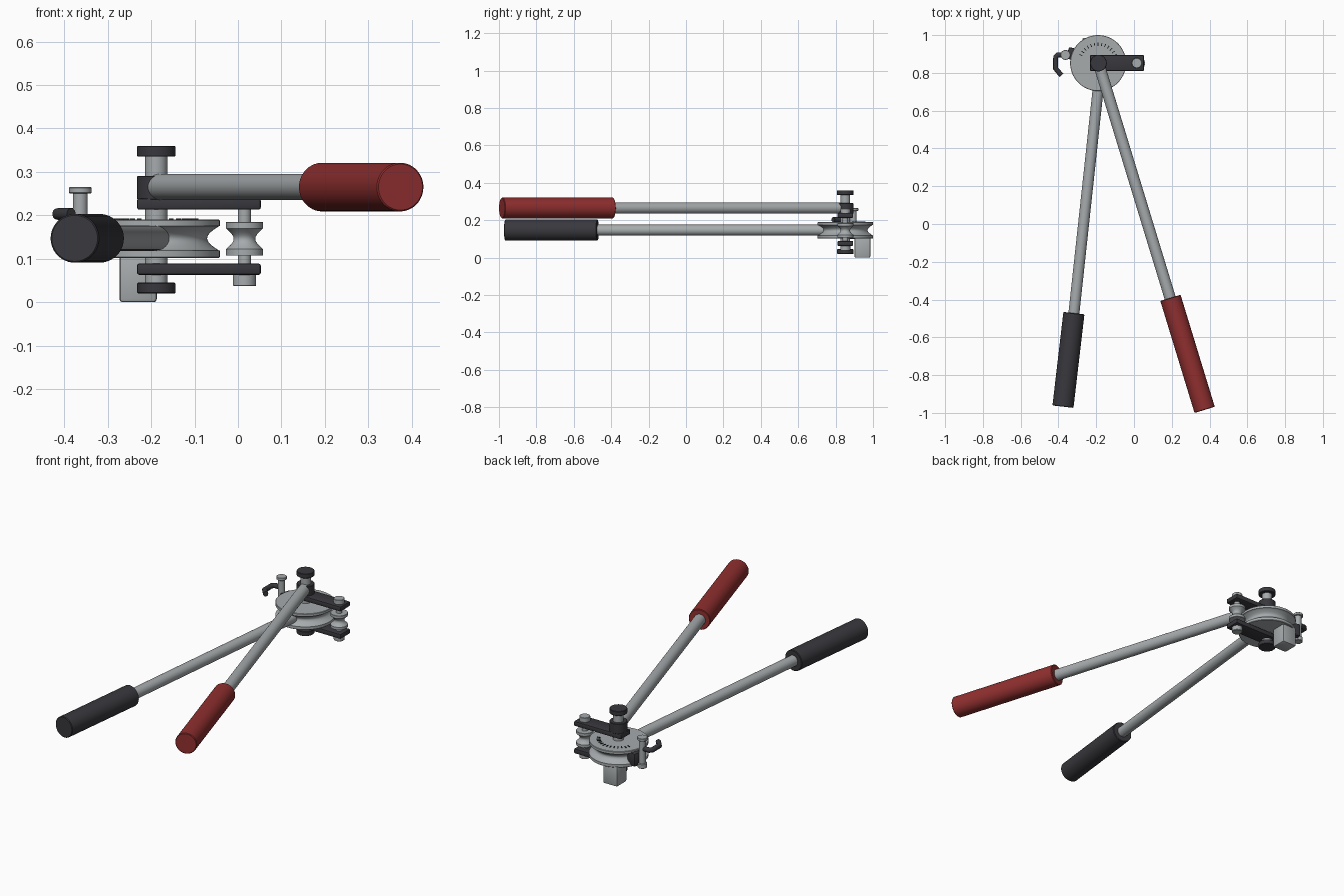
import bpy, bmesh, math
from mathutils import Vector

cube = bpy.data.objects.get("Cube")
if cube:
    bpy.data.objects.remove(cube, do_unlink=True)


def material(name, rgb):
    m = bpy.data.materials.new(name)
    m.use_nodes = True
    m.diffuse_color = (*rgb, 1)
    m.node_tree.nodes["Principled BSDF"].inputs["Base Color"].default_value = (*rgb, 1)
    return m


STEEL = material("steel", (0.38, 0.405, 0.415))
DARK = material("dark_rubber", (0.04, 0.04, 0.047))
RED = material("red_grip", (0.28, 0.028, 0.028))
BLACK = material("black_mark", (0.01, 0.01, 0.012))


def finish(name, bm, mat, smooth=True):
    bmesh.ops.recalc_face_normals(bm, faces=bm.faces[:])
    mesh = bpy.data.meshes.new(name)
    bm.to_mesh(mesh)
    bm.free()
    mesh.materials.append(mat)
    ob = bpy.data.objects.new(name, mesh)
    bpy.context.collection.objects.link(ob)
    if smooth:
        bpy.ops.object.select_all(action="DESELECT")
        ob.select_set(True)
        bpy.context.view_layer.objects.active = ob
        bpy.ops.object.shade_smooth_by_angle(angle=math.radians(35))
    return ob


def lathe(name, profile, mat, origin=(0, 0, 0), axis=(0, 0, 1), segments=48):
    """Solid of revolution from (radius, height) pairs along an axis."""
    bm = bmesh.new()
    turn = Vector((0, 0, 1)).rotation_difference(Vector(axis))
    rings = []
    for r, h in profile:
        angles = [2 * math.pi * i / segments for i in range(segments)]
        rings.append([bm.verts.new(turn @ Vector((r * math.cos(a), r * math.sin(a), h)) + Vector(origin))
                      for a in angles])
    for low, high in zip(rings, rings[1:]):
        for i in range(segments):
            j = (i + 1) % segments
            bm.faces.new((low[i], low[j], high[j], high[i]))
    bm.faces.new(rings[0])
    bm.faces.new(rings[-1])
    return finish(name, bm, mat)


def cylinder(name, mat, x, y, r, z0, z1, c=0.002):
    return lathe(name, [(r - c, z0), (r, z0 + c), (r, z1 - c), (r - c, z1)], mat, (x, y, 0))


def rod(name, mat, start, end, r, c=0.003):
    d = Vector(end) - Vector(start)
    n = d.length
    return lathe(name, [(r - c, 0), (r, c), (r, n - c), (r - c, n)], mat, start, d.normalized())


def box(name, mat, center, size, bevel=0.005, angle=0):
    bm = bmesh.new()
    bmesh.ops.create_cube(bm, size=1)
    bmesh.ops.scale(bm, vec=size, verts=bm.verts[:])
    if bevel:
        bmesh.ops.bevel(bm, geom=bm.edges[:], offset=bevel, segments=2, profile=0.5, affect="EDGES")
    ob = finish(name, bm, mat, bevel > 0)
    ob.location = center
    ob.rotation_euler.z = angle
    return ob


PX, PY = -0.188, 0.852   # main pivot
RX = 0.015               # roller axis

# Grooved forming wheel
groove = [(0.146 - 0.027 * math.sin(math.pi * i / 12), 0.119 + 0.056 * i / 12) for i in range(13)]
lathe("forming_wheel", [(0.146, 0.102), (0.148, 0.104), (0.148, 0.119)] + groove
      + [(0.148, 0.175), (0.148, 0.188), (0.146, 0.19)], STEEL, (-0.19, PY, 0), segments=80)

# Angle scale on the wheel
for i in range(13):
    a = math.radians(25 + 130 * i / 12)
    box(f"scale_mark_{i + 1}", BLACK, (-0.19 + 0.1 * math.cos(a), PY + 0.1 * math.sin(a), 0.191),
        (0.018, 0.004, 0.004), 0, a)

# Pivot pin with end caps and handle hub
cylinder("pivot_pin", STEEL, PX, PY, 0.026, 0.03, 0.35)
cylinder("pivot_cap_top", DARK, PX, PY, 0.044, 0.335, 0.36)
cylinder("pivot_cap_bottom", DARK, PX, PY, 0.044, 0.02, 0.045)
cylinder("handle_hub", DARK, PX, PY, 0.044, 0.236, 0.291)

# Link plates
for name, z in (("upper_link", 0.226), ("lower_link", 0.076)):
    box(name, DARK, (-0.09, PY, z), (0.285, 0.084, 0.026))

# Waisted roller on its own pin
waist = [(0.043 - 0.018 * math.sin(math.pi * i / 10), 0.122 + 0.048 * i / 10) for i in range(11)]
lathe("roller", [(0.042, 0.107), (0.043, 0.108)] + waist + [(0.043, 0.184), (0.042, 0.185)],
      STEEL, (RX, PY, 0))
cylinder("roller_pin", STEEL, RX, PY, 0.015, 0.05, 0.25)
cylinder("roller_pin_head", STEEL, RX, PY, 0.027, 0.237, 0.263)
cylinder("roller_pin_foot", STEEL, RX, PY, 0.027, 0.037, 0.065)

# Handles with grips
rod("moving_handle", STEEL, (PX, PY, 0.265), (0.2, -0.42, 0.265), 0.03)
rod("red_handle_grip", RED, (0.193, -0.391, 0.265), (0.374, -0.984, 0.265), 0.056)
rod("fixed_handle", STEEL, (-0.187, 0.74, 0.147), (-0.321, -0.5, 0.147), 0.029)
rod("dark_handle_grip", DARK, (-0.318, -0.472, 0.147), (-0.376, -0.967, 0.147), 0.056)

# Clamping block under the wheel
box("mounting_block", STEEL, (-0.23, 0.943, 0.055), (0.086, 0.085, 0.11), 0.007)

# Latch: bracket, pin and bent hook
box("latch_bracket", DARK, (-0.325, 0.9, 0.145), (0.055, 0.062, 0.07), 0.005, math.radians(-15))
LX, LY = -0.363, 0.895
cylinder("latch_pin", STEEL, LX, LY, 0.017, 0.105, 0.26)
cylinder("latch_pin_head", STEEL, LX, LY, 0.026, 0.25, 0.265)
cylinder("latch_pin_base", STEEL, LX, LY, 0.024, 0.1, 0.125)

path = [(LX, LY), (-0.404, LY), (-0.415, 0.884), (-0.415, 0.823), (-0.384, 0.787)]
curve = bpy.data.curves.new("latch_hook", "CURVE")
curve.dimensions = "3D"
curve.bevel_depth = 0.0135
curve.bevel_resolution = 4
curve.use_fill_caps = True
spline = curve.splines.new("POLY")
spline.points.add(len(path) - 1)
for p, (x, y) in zip(spline.points, path):
    p.co = (x, y, 0.203, 1)
curve.materials.append(DARK)
bpy.context.collection.objects.link(bpy.data.objects.new("latch_hook", curve))
